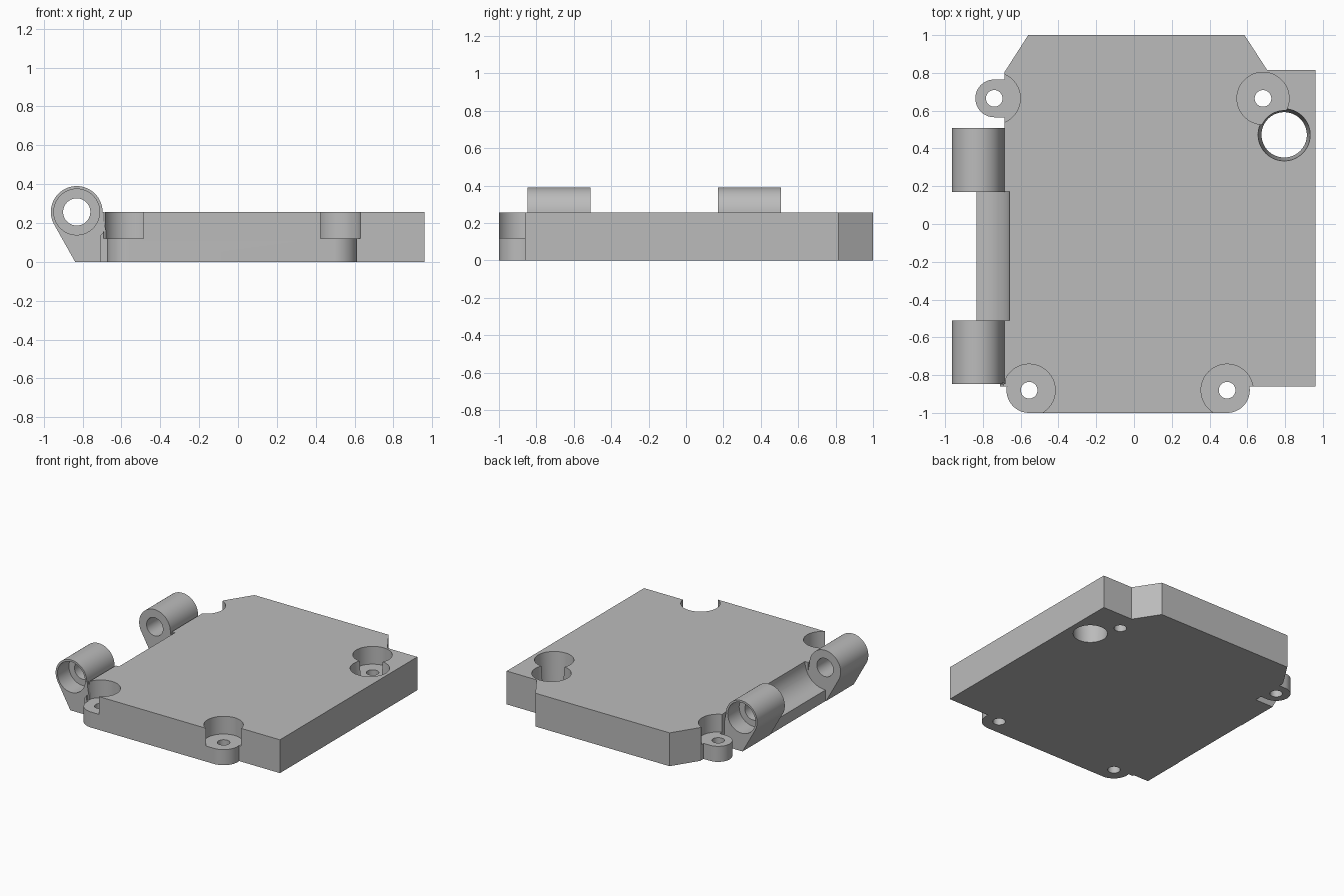
import bpy
import bmesh
from math import cos, sin, pi, radians
from mathutils import Matrix

if "Cube" in bpy.data.objects:
    bpy.data.objects.remove(bpy.data.objects["Cube"])

TOP = 0.257        # plate thickness
FLOOR = 0.12       # height of the screw seats
HINGE_X = -0.83    # hinge axis, level with the plate top

grey = bpy.data.materials.new("plain grey")
grey.use_nodes = True
grey.diffuse_color = (0.5, 0.5, 0.5, 1)
grey.node_tree.nodes["Principled BSDF"].inputs["Base Color"].default_value = (0.5, 0.5, 0.5, 1)


def arc(cx, cy, r, start, end, n=24):
    """Points along an arc, angles in degrees."""
    angles = [radians(start + (end - start) * i / n) for i in range(n + 1)]
    return [(cx + r * cos(a), cy + r * sin(a)) for a in angles]


def add_object(name, bm):
    bmesh.ops.recalc_face_normals(bm, faces=bm.faces)
    mesh = bpy.data.meshes.new(name)
    bm.to_mesh(mesh)
    bm.free()
    mesh.materials.append(grey)
    obj = bpy.data.objects.new(name, mesh)
    bpy.context.collection.objects.link(obj)
    return obj


def prism(name, points, start, end, axis="Z"):
    """Extrude a profile along z, or an (x, z) profile along y."""
    bm = bmesh.new()
    place = (lambda p: (p[0], p[1], start)) if axis == "Z" else (lambda p: (p[0], start, p[1]))
    face = bm.faces.new([bm.verts.new(place(p)) for p in points])
    out = bmesh.ops.extrude_face_region(bm, geom=[face])
    verts = [v for v in out["geom"] if isinstance(v, bmesh.types.BMVert)]
    step = (0, 0, end - start) if axis == "Z" else (0, end - start, 0)
    bmesh.ops.translate(bm, verts=verts, vec=step)
    return add_object(name, bm)


def disc(name, cx, cy, r, start, end, axis="Z"):
    return prism(name, arc(cx, cy, r, 0, 360, 64)[:-1], start, end, axis)


def cone(name, cx, cy, r_low, r_high, low, high):
    bm = bmesh.new()
    bmesh.ops.create_cone(bm, cap_ends=True, segments=64, radius1=r_low, radius2=r_high,
                          depth=high - low, matrix=Matrix.Translation((cx, cy, (low + high) / 2)))
    return add_object(name, bm)


def cut(obj, cutters):
    """Subtract every cutter, then discard it."""
    bpy.context.view_layer.objects.active = obj
    for cutter in cutters:
        cutter.hide_render = True
        mod = obj.modifiers.new("cut", "BOOLEAN")
        mod.operation = "DIFFERENCE"
        mod.solver = "EXACT"
        mod.object = cutter
        bpy.ops.object.modifier_apply(modifier=mod.name)
        bpy.data.objects.remove(cutter)


def smooth(obj):
    bpy.ops.object.select_all(action="DESELECT")
    obj.select_set(True)
    bpy.context.view_layer.objects.active = obj
    bpy.ops.object.shade_smooth_by_angle(angle=radians(30))


# Base plate outline with rounded screw lugs and the hinge strip
outline = [(-0.56, 1), (-0.685, 0.805), (-0.685, 0.765)]
outline += arc(-0.74, 0.665, 0.1, 90, 270)
outline += [(-0.685, 0.565), (-0.685, 0.17), (-0.835, 0.17), (-0.835, -0.51),
            (-0.685, -0.51), (-0.685, -0.84), (-0.71, -0.84), (-0.71, -0.86)]
outline += arc(-0.555, -0.88, 0.12, 170.4, 270)
outline += arc(0.493, -0.88, 0.12, 270, 369.6)
outline += [(0.96, -0.86), (0.96, 0.815), (0.705, 0.815), (0.585, 1)]
plate = prism("base_plate", outline, 0, TOP)

# Screw seats, screw holes, the large tapered hole and the hinge clearance
cutters = []
for x, y in [(-0.74, 0.665), (0.683, 0.665), (-0.555, -0.88), (0.493, -0.88)]:
    cutters.append(disc("seat_cutter", x, y, 0.138, FLOOR, TOP + 0.1))
    cutters.append(disc("hole_cutter", x, y, 0.044, -0.1, FLOOR + 0.05))
cutters.append(cone("port_cutter", 0.795, 0.472, 0.12, 0.138, -0.001, TOP + 0.001))
cutters.append(disc("hinge_cutter", HINGE_X, TOP, 0.172, -0.511, 0.171, "Y"))
cutters.append(disc("corner_cutter", HINGE_X, TOP, 0.172, -0.9, -0.85, "Y"))
cut(plate, cutters)
smooth(plate)

# Hinge knuckles: a barrel on a tapering foot, counterbored at the outer end
profile = arc(HINGE_X, TOP, 0.133, 0, 211, 48) + [(-0.838, 0), (-0.68, 0), (-0.68, 0.16)]
for name, inner, outer in [("front_knuckle", -0.51, -0.848), ("back_knuckle", 0.17, 0.508)]:
    side = 1 if outer > inner else -1
    knuckle = prism(name, profile, inner, outer, "Y")
    cut(knuckle, [
        disc("bore_cutter", HINGE_X, TOP, 0.07, inner - side * 0.1, outer + side * 0.1, "Y"),
        disc("counterbore_cutter", HINGE_X, TOP, 0.118, outer - side * 0.14, outer + side * 0.1, "Y"),
    ])
    smooth(knuckle)
